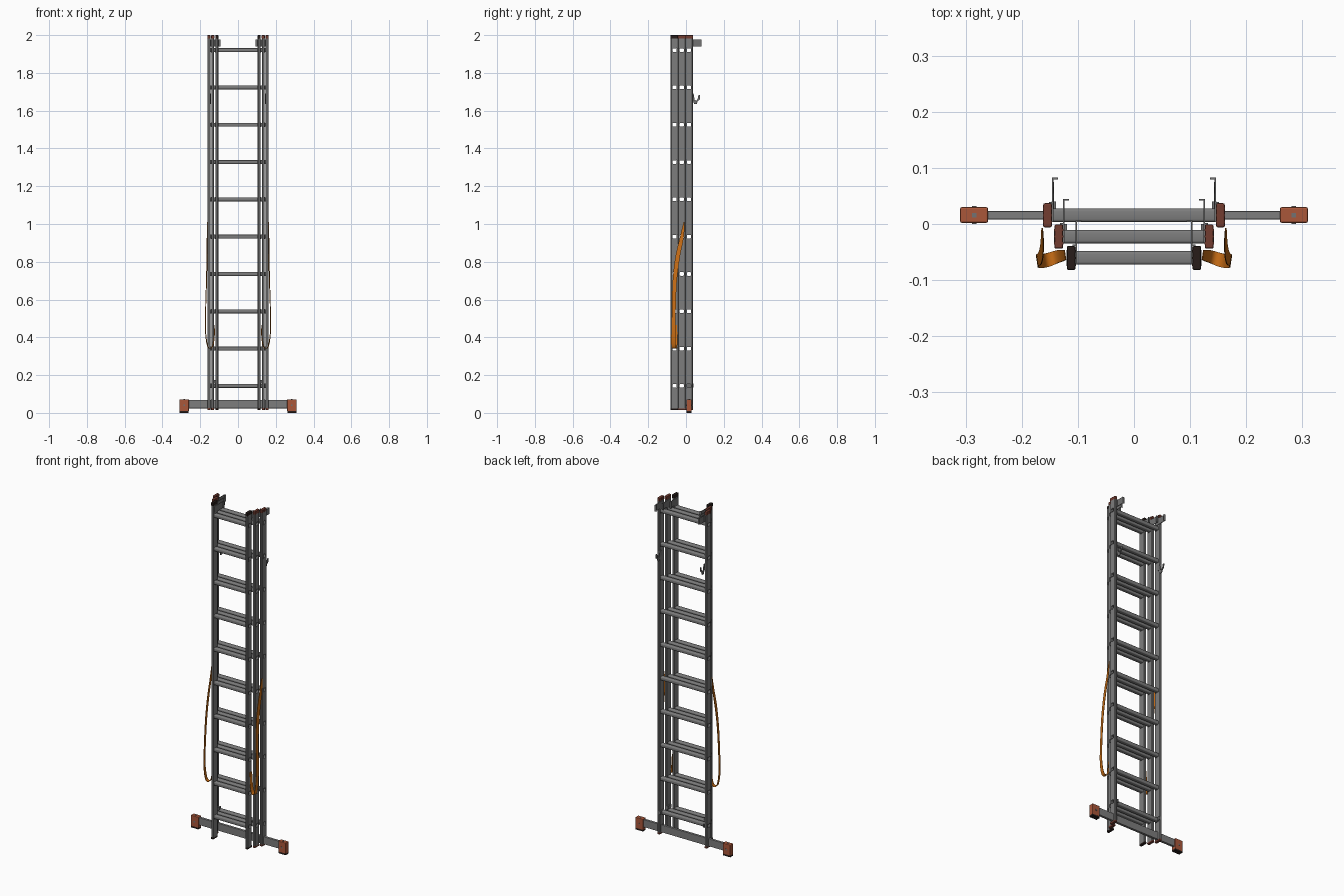
import bpy, bmesh, math
from mathutils import Vector

if "Cube" in bpy.data.objects:
    bpy.data.objects.remove(bpy.data.objects["Cube"])


def material(name, rgb):
    m = bpy.data.materials.new(name)
    m.diffuse_color = (*rgb, 1)
    m.use_nodes = True
    m.node_tree.nodes["Principled BSDF"].inputs["Base Color"].default_value = m.diffuse_color
    return m


GREY = material("aluminium grey", (0.205, 0.205, 0.205))
STEEL = material("bracket steel", (0.17, 0.17, 0.17))
RED = material("terracotta plastic", (0.40, 0.095, 0.042))
CAP = material("dark red cap", (0.17, 0.045, 0.03))
STRAP = material("orange strap", (0.60, 0.16, 0.008))
BLACK = material("black rubber", (0.02, 0.012, 0.01))

RUNG_Z = [0.143 + 0.1975 * i for i in range(10)]
RW, RH = 0.0120, 0.0105          # rung half depth and half height
HALF_X, HALF_Y, CH = 0.0075, 0.0205, 0.003   # stile half sizes and corner chamfer
Z0, Z1 = 0.018, 1.992


def finish(name, bm, mat, mirror=True, smooth=False):
    bmesh.ops.remove_doubles(bm, verts=bm.verts, dist=1e-5)
    bmesh.ops.recalc_face_normals(bm, faces=bm.faces)
    me = bpy.data.meshes.new(name)
    bm.to_mesh(me)
    bm.free()
    ob = bpy.data.objects.new(name, me)
    bpy.context.collection.objects.link(ob)
    me.materials.append(mat)
    if smooth:
        bpy.ops.object.select_all(action='DESELECT')
        ob.select_set(True)
        bpy.context.view_layer.objects.active = ob
        bpy.ops.object.shade_smooth_by_angle(angle=math.radians(40))
    if mirror:
        ob.modifiers.new("mirror", 'MIRROR').use_clip = False
    return ob


def add_box(bm, x, y, z, bevel=0.0):
    part = bmesh.new()
    bmesh.ops.create_cube(part, size=1)
    for v in part.verts:
        v.co = [lo + (hi - lo) * (c + 0.5) for c, (lo, hi) in zip(v.co, (x, y, z))]
    if bevel:
        bmesh.ops.bevel(part, geom=part.edges[:], offset=bevel, segments=2,
                        affect='EDGES', profile=0.5)
    me = bpy.data.meshes.new("tmp")
    part.to_mesh(me)
    part.free()
    bm.from_mesh(me)
    bpy.data.meshes.remove(me)


def boxes(name, mat, specs, bevel=0.0, mirror=True):
    bm = bmesh.new()
    for s in specs:
        add_box(bm, *s, bevel=bevel)
    return finish(name, bm, mat, mirror)


def quad(bm, pts):
    bm.faces.new([bm.verts.new(p) for p in pts])


def stile(name, cx, cy):
    # hollow chamfered rail with an opening at every rung, inside and outside
    bm = bmesh.new()
    ys = [cy - HALF_Y + CH, cy - RW, cy + RW, cy + HALF_Y - CH]
    zs = [Z0] + [z + d for z in RUNG_Z for d in (-RH, RH)] + [Z1]
    for x in (cx - HALF_X, cx + HALF_X):
        for i in range(len(zs) - 1):
            for j in range(3):
                if j == 1 and i % 2:
                    continue
                quad(bm, [(x, ys[j], zs[i]), (x, ys[j + 1], zs[i]),
                          (x, ys[j + 1], zs[i + 1]), (x, ys[j], zs[i + 1])])
    for s in (-1, 1):
        ring = [(cx - HALF_X, cy + s * (HALF_Y - CH)), (cx - HALF_X + CH, cy + s * HALF_Y),
                (cx + HALF_X - CH, cy + s * HALF_Y), (cx + HALF_X, cy + s * (HALF_Y - CH))]
        for a, b in zip(ring, ring[1:]):
            for z, w in zip(zs, zs[1:]):
                quad(bm, [(*a, z), (*b, z), (*b, w), (*a, w)])
    finish(name, bm, GREY)


def rung_ring(bm, x, cy, cz, grow):
    r, out = 0.005, []
    for k, (sy, sz) in enumerate(((1, 1), (-1, 1), (-1, -1), (1, -1))):
        for i in range(4):
            a = math.pi / 2 * (k + i / 3)
            out.append(bm.verts.new((x, cy + sy * (RW - r) + (r + grow) * math.cos(a),
                                     cz + sz * (RH - r) + (r + grow) * math.sin(a))))
    return out


def rungs(name, cx, cy):
    # open tubes with a small flared rim outside the rails
    bm = bmesh.new()
    e = cx + HALF_X
    prof = [(-e - 0.001, -0.001), (-e - 0.001, 0.001), (-e, 0.001), (-e, 0), (e, 0),
            (e, 0.001), (e + 0.001, 0.001), (e + 0.001, -0.001)]
    for z in RUNG_Z:
        rings = [rung_ring(bm, x, cy, z, g) for x, g in prof]
        for a, b in zip(rings, rings[1:] + rings[:1]):
            for i in range(16):
                j = (i + 1) % 16
                bm.faces.new((a[i], a[j], b[j], b[i]))
    finish(name, bm, GREY, mirror=False, smooth=True)


# three nested ladder sections, widest at the back
SECTIONS = [("back", 0.154, 0.0155, CAP), ("middle", 0.134, -0.0225, CAP),
            ("front", 0.112, -0.0605, BLACK)]
for label, cx, cy, cap in SECTIONS:
    stile(label + "_section_stiles", cx, cy)
    rungs(label + "_section_rungs", cx, cy)
    for end, za, zb in (("top", Z1 - 0.012, 2.0), ("bottom", 0.014, Z0 + 0.008)):
        boxes(f"{label}_{end}_caps", cap,
              [((cx - 0.0078, cx + 0.0078), (cy - 0.0215, cy + 0.0215), (za, zb))], 0.003)
    # ribs on the top cap
    boxes(label + "_cap_ribs", cap, [((cx - 0.0083, cx + 0.0083), (cy + d - 0.002, cy + d + 0.002),
                                      (Z1 - 0.010, 1.999)) for d in (-0.012, 0, 0.012)])
    # top guide bracket: plate reaching back, with an inward lip
    px, ye = cx - 0.0095, cy + 0.067
    boxes(label + "_guide_brackets", STEEL, [
        ((px - 0.001, px + 0.002), (cy - 0.012, ye), (1.94, 1.978)),
        ((px - 0.009, px + 0.002), (ye - 0.003, ye), (1.94, 1.978)),
        ((px - 0.001, px + 0.007), (cy + 0.021, cy + 0.024), (1.94, 1.978))])

# J-shaped locking hooks on the back section
outline = [(0.022, 1.690), (0.040, 1.690), (0.046, 1.658), (0.054, 1.652), (0.061, 1.660),
           (0.066, 1.682), (0.075, 1.682), (0.073, 1.660), (0.062, 1.650), (0.056, 1.634),
           (0.044, 1.634), (0.036, 1.655), (0.022, 1.660)]
bm = bmesh.new()
face = bm.faces.new([bm.verts.new((0.1425, y, z)) for y, z in outline])
ext = bmesh.ops.extrude_face_region(bm, geom=[face])["geom"]
bmesh.ops.translate(bm, vec=(0.004, 0, 0), verts=[v for v in ext if isinstance(v, bmesh.types.BMVert)])
finish("locking_hooks", bm, STEEL)

# small lower guides between sections
boxes("lower_guides", STEEL, [
    ((0.139, 0.147), (0.005, 0.040), (0.135, 0.155)),
    ((0.119, 0.127), (-0.035, 0.000), (0.155, 0.175))])

# stabiliser bar with feet
boxes("stabiliser_bar", GREY, [((-0.285, 0.285), (0.008, 0.023), (0.024, 0.068))], 0.002, False)
boxes("stabiliser_feet", RED, [((0.260, 0.310), (0.002, 0.030), (0.008, 0.072))], 0.003)
boxes("foot_soles", BLACK, [((0.261, 0.309), (0.003, 0.029), (0.0, 0.010))])
boxes("foot_bolts", STEEL, [((0.281, 0.289), (0.012, 0.020), (0.068, 0.0735)),
                            ((0.281, 0.289), (0.000, 0.032), (0.036, 0.044))])
boxes("bar_bolts", STEEL, [((0.136, 0.144), (0.011, 0.020), (0.066, 0.072))])

# safety straps: x, y, z, half width; hang outside, loop under, return to the front section
KEYS = [(0.163, -0.010, 1.010, 0.003), (0.163, -0.022, 0.930, 0.010), (0.164, -0.045, 0.820, 0.012),
        (0.167, -0.060, 0.690, 0.011), (0.172, -0.065, 0.520, 0.010), (0.171, -0.067, 0.420, 0.011),
        (0.162, -0.066, 0.358, 0.012), (0.150, -0.063, 0.342, 0.012), (0.136, -0.058, 0.350, 0.011),
        (0.127, -0.056, 0.390, 0.010), (0.122, -0.055, 0.480, 0.008)]
K = [Vector(k) for k in KEYS]
K = [2 * K[0] - K[1]] + K + [2 * K[-1] - K[-2]]
path = []
for a, b, c, d in zip(K, K[1:], K[2:], K[3:]):
    for i in range(6):
        t = i / 6
        path.append(0.5 * (2 * b + (c - a) * t + (2 * a - 5 * b + 4 * c - d) * t * t
                           + (3 * b - a - 3 * c + d) * t ** 3))
bm = bmesh.new()
rows = []
for i, p in enumerate(path):
    t = path[min(i + 1, len(path) - 1)] - path[max(i - 1, 0)]
    n = Vector((t.z, 0, -t.x)).normalized() * 0.0009
    side = Vector((0.15, 1, 0)) * p[3]
    c = Vector(p[:3])
    rows.append([bm.verts.new(c + u * side + w * n) for u, w in ((-1, -1), (1, -1), (1, 1), (-1, 1))])
for a, b in zip(rows, rows[1:]):
    for i in range(4):
        j = (i + 1) % 4
        bm.faces.new((a[i], a[j], b[j], b[i]))
bm.faces.new(rows[0])
bm.faces.new(rows[-1])
finish("safety_straps", bm, STRAP, smooth=True)
